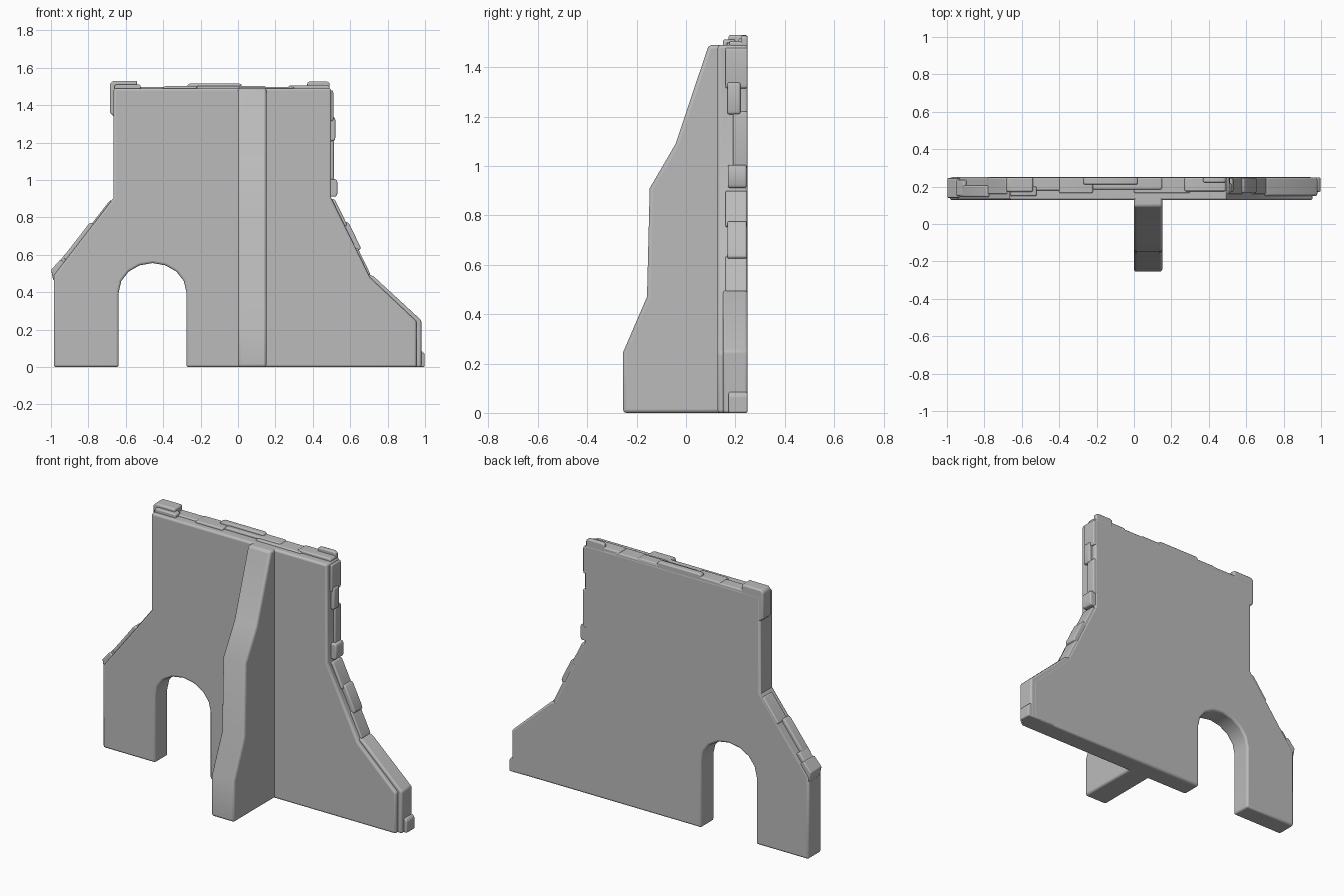
import bpy, math
from mathutils import Vector

if "Cube" in bpy.data.objects:
    bpy.data.objects.remove(bpy.data.objects["Cube"])

stone_mat = bpy.data.materials.new("stone grey")
stone_mat.diffuse_color = (0.5, 0.5, 0.5, 1)
stone_mat.use_nodes = True
stone_mat.node_tree.nodes["Principled BSDF"].inputs["Base Color"].default_value = stone_mat.diffuse_color


def prism(name, poly, a, b, axis="y", bevel=0.012):
    """Extrude a closed (u, z) outline from a to b along y or x, with rounded edges."""
    def point(u, z, d):
        return (u, d, z) if axis == "y" else (d, u, z)
    n = len(poly)
    verts = [point(u, z, a) for u, z in poly] + [point(u, z, b) for u, z in poly]
    faces = [list(range(n)), list(range(2 * n - 1, n - 1, -1))]
    faces += [[(i + 1) % n, i, n + i, n + (i + 1) % n] for i in range(n)]
    mesh = bpy.data.meshes.new(name)
    mesh.from_pydata(verts, [], faces)
    area = sum(poly[i][0] * poly[(i + 1) % n][1] - poly[(i + 1) % n][0] * poly[i][1] for i in range(n))
    # an anticlockwise outline already faces outward along y; other cases are flipped
    if (area < 0) == (axis == "y"):
        mesh.flip_normals()
    mesh.materials.append(stone_mat)
    ob = bpy.data.objects.new(name, mesh)
    bpy.context.collection.objects.link(ob)
    mod = ob.modifiers.new("rounded edges", "BEVEL")
    mod.width, mod.segments = bevel, 3
    mod.limit_method, mod.angle_limit = "ANGLE", math.radians(40)
    bpy.ops.object.select_all(action="DESELECT")
    bpy.context.view_layer.objects.active = ob
    ob.select_set(True)
    bpy.ops.object.shade_smooth_by_angle(angle=math.radians(35))
    return ob


def edge_stone(name, p, q, t0, t1, out, y0, y1):
    """Worn stone lying on the wall edge p-q (wall on the left when walking p to q)."""
    p, q = Vector(p), Vector(q)
    d = (q - p).normalized()
    nrm = Vector((d.y, -d.x))
    s, e = p.lerp(q, t0), p.lerp(q, t1)
    poly = [s - nrm * 0.04, s + nrm * out * 0.8, s + d * 0.015 + nrm * out,
            e - d * 0.015 + nrm * out, e + nrm * out * 0.8, e - nrm * 0.04]
    prism(name, [tuple(v) for v in poly], y0, y1, bevel=0.007)


# main wall with arched doorway
arch = [(-0.457 - 0.181 * math.cos(k * math.pi / 8), 0.40 + 0.156 * math.sin(k * math.pi / 8))
        for k in range(9)]
R = [(0.955, 0), (0.955, 0.245), (0.705, 0.48), (0.498, 0.905), (0.498, 1.49)]
L = [(-0.665, 1.49), (-0.665, 0.905), (-0.985, 0.49), (-0.985, 0)]
prism("wall", L[::-1][:1] + [(-0.638, 0)] + arch + [(-0.276, 0)] + R + L[:3], 0.128, 0.25)

# buttress
prism("buttress", [(-0.255, 0), (0.18, 0), (0.18, 1.49), (0.092, 1.49), (-0.042, 1.09),
                   (-0.147, 0.91), (-0.158, 0.47), (-0.255, 0.245)], 0.0, 0.152, "x", 0.014)

# thicker back layer at the lower right end, with a foot stone
prism("right_end_layer", [(0.68, 0.4), (0.8, 0.0), (0.98, 0), (0.98, 0.25), (0.725, 0.485), (0.69, 0.5)],
      0.15, 0.2495, bevel=0.01)
prism("right_foot_stone", [(0.9, 0), (0.998, 0), (0.998, 0.07), (0.985, 0.085), (0.9, 0.085)],
      0.172, 0.249, bevel=0.007)

# upper left corner block
prism("corner_block", [(-0.665, 1.34), (-0.62, 1.34), (-0.54, 1.45), (-0.54, 1.53), (-0.67, 1.53),
                       (-0.685, 1.515), (-0.685, 1.36)], 0.172, 0.2495, bevel=0.009)

# worn stones along the top: start x, end x, height above wall, front y, back y
top_a, top_b = R[4], L[0]
for i, (x0, x1, h, y0, y1) in enumerate([
        (0.49, 0.37, 0.038, 0.222, 0.249), (0.49, 0.27, 0.016, 0.175, 0.248),
        (0.30, 0.00, 0.008, 0.165, 0.249), (0.02, -0.27, 0.026, 0.212, 0.249),
        (0.15, -0.22, 0.014, 0.185, 0.248), (-0.22, -0.40, 0.012, 0.165, 0.249),
        (-0.38, -0.56, 0.008, 0.18, 0.249), (-0.52, -0.66, 0.022, 0.15, 0.2)]):
    span = top_a[0] - top_b[0]
    edge_stone(f"top_stone_{i + 1}", top_a, top_b, (top_a[0] - x0) / span,
               (top_a[0] - x1) / span, h, y0, y1)

# worn stones on the side edges: edge start, edge end, range, thickness, front y, back y
for i, args in enumerate([
        (R[3], R[4], 0.01, 0.17, 0.033, 0.17, 0.245),
        (R[3], R[4], 0.15, 0.54, 0.014, 0.19, 0.249),
        (R[3], R[4], 0.52, 0.74, 0.022, 0.168, 0.22),
        (R[3], R[4], 0.70, 0.98, 0.012, 0.16, 0.249),
        (R[2], R[3], 0.33, 0.68, 0.026, 0.168, 0.246),
        (R[2], R[3], 0.02, 0.36, 0.010, 0.16, 0.248),
        (R[2], R[3], 0.64, 0.98, 0.014, 0.16, 0.248),
        (L[1], L[2], 0.34, 0.80, 0.020, 0.145, 0.205),
        (L[1], L[2], 0.04, 0.36, 0.008, 0.16, 0.248),
        (L[1], L[2], 0.72, 0.99, 0.022, 0.15, 0.235)]):
    edge_stone(f"side_stone_{i + 1}", *args)

# chipped left shoulder
prism("left_shoulder_stone", [(-0.93, 0.45), (-0.93, 0.56), (-0.95, 0.575), (-0.999, 0.52), (-0.988, 0.465)],
      0.14, 0.245, bevel=0.006)
